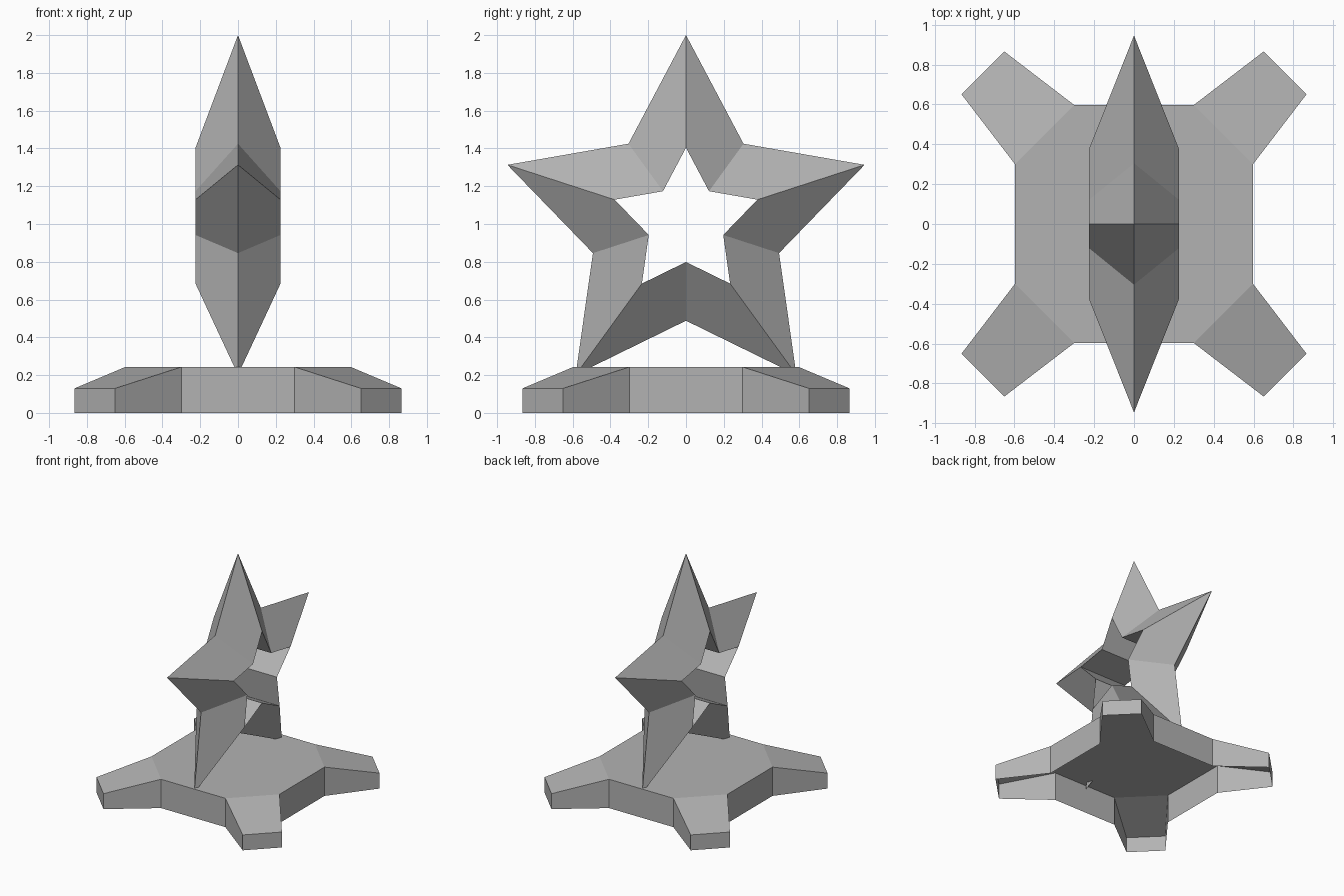
import bpy, bmesh
from math import sin, cos, pi

if "Cube" in bpy.data.objects:
    bpy.data.objects.remove(bpy.data.objects["Cube"])

# Dark grey shared by both parts
grey = bpy.data.materials.new("dark_grey")
grey.diffuse_color = (0.45, 0.45, 0.45, 1)
grey.use_nodes = True
grey.node_tree.nodes["Principled BSDF"].inputs["Base Color"].default_value = grey.diffuse_color


def finish(bm, name, recalc=True):
    if recalc:
        bmesh.ops.recalc_face_normals(bm, faces=bm.faces)
    mesh = bpy.data.meshes.new(name)
    bm.to_mesh(mesh)
    bm.free()
    mesh.materials.append(grey)
    obj = bpy.data.objects.new(name, mesh)
    bpy.context.collection.objects.link(obj)
    return obj


# Base: hollow shell, octagonal plate with four sloping feet, open underneath
TOP, FOOT_TOP = 0.243, 0.13
bm = bmesh.new()
corner = [(0.597, 0.3, TOP), (0.865, 0.65, FOOT_TOP), (0.65, 0.865, FOOT_TOP), (0.3, 0.597, TOP)]
upper = []
for k in range(4):
    c, s = round(cos(k * pi / 2)), round(sin(k * pi / 2))
    upper += [bm.verts.new((c * x - s * y, s * x + c * y, z)) for x, y, z in corner]
lower = [bm.verts.new((v.co.x, v.co.y, 0)) for v in upper]
for k in range(4):
    bm.faces.new(upper[4 * k:4 * k + 4])
bm.faces.new([v for i, v in enumerate(upper) if i % 4 in (0, 3)])
for i in range(16):
    j = (i + 1) % 16
    bm.faces.new((upper[i], lower[i], lower[j], upper[j]))
finish(bm, "base", recalc=False)

# Star: five-pointed ring with triangular section, sharp outer edge, flat inner wall
CENTRE, R_TIP, R_NOTCH, HOLE, HALF = 1.006, 0.994, 0.518, 0.4, 0.225
bm = bmesh.new()


def star_ring(x, scale):
    ring = []
    for i in range(10):
        r = (R_NOTCH if i % 2 else R_TIP) * scale
        ring.append(bm.verts.new((x, r * sin(i * pi / 5), CENTRE + r * cos(i * pi / 5))))
    return ring


rings = [star_ring(0, 1), star_ring(HALF, HOLE), star_ring(-HALF, HOLE)]
for k in range(3):
    a, b = rings[k], rings[(k + 1) % 3]
    for i in range(10):
        j = (i + 1) % 10
        bm.faces.new((a[i], a[j], b[j], b[i]))
finish(bm, "star")
